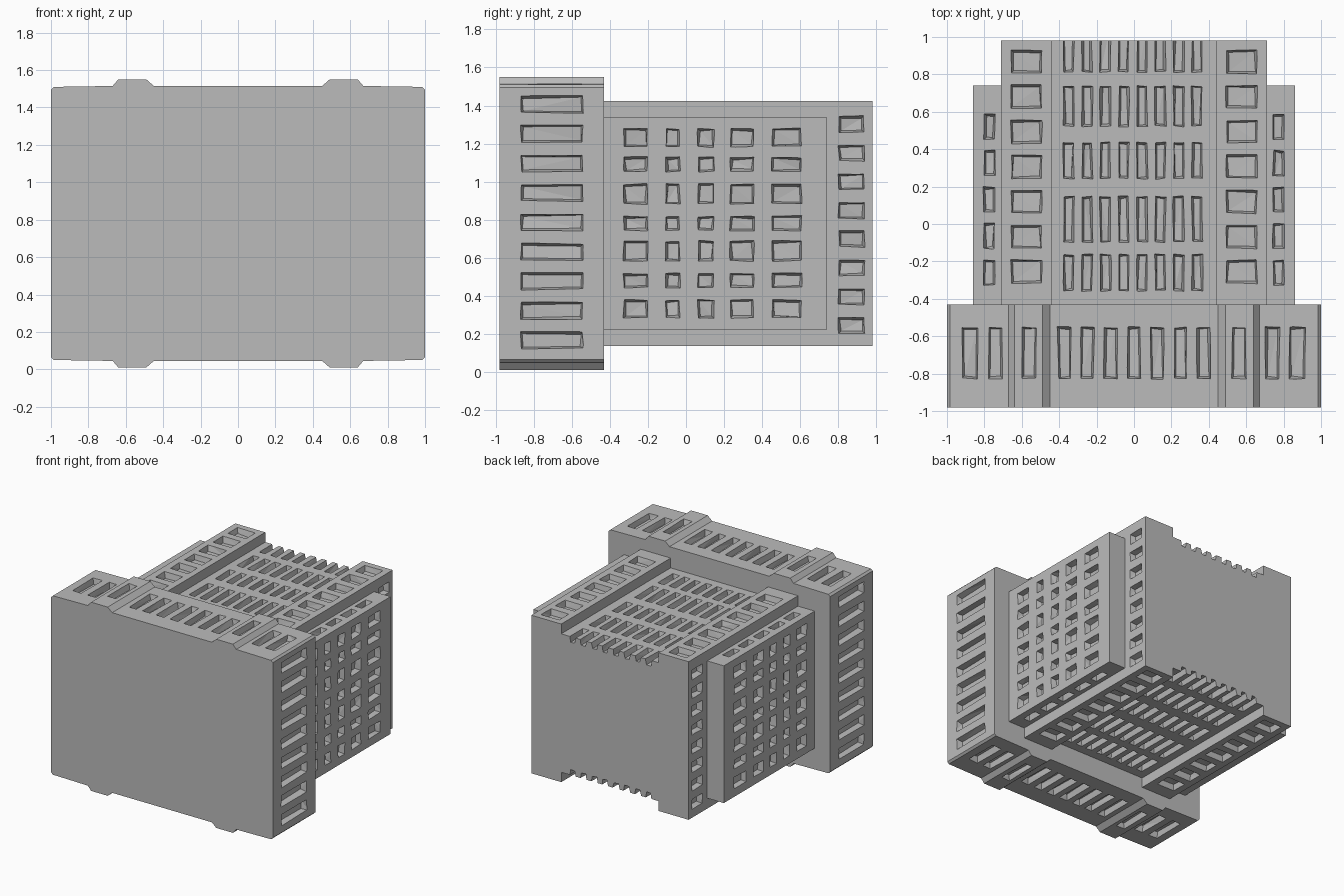
import bpy, bmesh, random

random.seed(4)
old = bpy.data.objects.get("Cube")
if old:
    bpy.data.objects.remove(old, do_unlink=True)

MID = 0.78  # mid height of the whole building

grey = bpy.data.materials.new("plain grey")
grey.use_nodes = True
grey.diffuse_color = (0.5, 0.5, 0.5, 1)
grey.node_tree.nodes["Principled BSDF"].inputs["Base Color"].default_value = (0.5, 0.5, 0.5, 1)


def to_object(name, bm):
    bmesh.ops.recalc_face_normals(bm, faces=bm.faces)
    mesh = bpy.data.meshes.new(name)
    bm.to_mesh(mesh)
    bm.free()
    mesh.materials.append(grey)
    obj = bpy.data.objects.new(name, mesh)
    bpy.context.collection.objects.link(obj)
    return obj


def extrude_outline(name, quarter, y0, y1):
    """Mirror a quarter outline (x, height from mid) four ways, extrude along y."""
    right = quarter + [(x, -h) for x, h in reversed(quarter)]
    outline = right + [(-x, h) for x, h in reversed(right)]
    bm = bmesh.new()
    face = bm.faces.new([bm.verts.new((x, y0, MID + h)) for x, h in outline])
    moved = bmesh.ops.extrude_face_region(bm, geom=[face])["geom"]
    verts = [v for v in moved if isinstance(v, bmesh.types.BMVert)]
    bmesh.ops.translate(bm, vec=(0, y1 - y0, 0), verts=verts)
    return to_object(name, bm)


def add_recess(bm, axis, sign, surface, us, vs, depth=0.05):
    """Slightly worn, tapered block that cuts one window out of a wall."""
    rings = []
    for level, inset, wobble in ((0.015, 0, 0), (-depth, 0.013, 0.01)):
        ring = []
        for i, j in ((0, 0), (1, 0), (1, 1), (0, 1)):
            u = us[i] + (inset if i == 0 else -inset) + random.uniform(-0.005, 0.005)
            v = vs[j] + (inset if j == 0 else -inset) + random.uniform(-0.005, 0.005)
            w = sign * (surface + level + random.uniform(0, wobble))
            ring.append(bm.verts.new((w, u, v) if axis == "x" else (u, v, MID + w)))
        rings.append(ring)
    outer, inner = rings
    faces = [bm.faces.new(outer), bm.faces.new(inner)]
    for k in range(4):
        n = (k + 1) % 4
        faces.append(bm.faces.new((outer[k], outer[n], inner[n], inner[k])))
    bmesh.ops.triangulate(bm, faces=faces)


def spans(start, pitch, width, count):
    return [(start + pitch * i, start + pitch * i + width) for i in range(count)]


def both(ranges):
    return ranges + [(-b, -a) for a, b in ranges]


def cut_windows(obj, groups):
    """Each group: axis, wall distance, spans across, spans along; cut on both opposite walls."""
    bm = bmesh.new()
    for axis, surface, across, along in groups:
        for sign in (-1, 1):
            for us in across:
                for vs in along:
                    add_recess(bm, axis, sign, surface, us, vs)
    cutter = to_object(obj.name + "_cutter", bm)
    cutter.hide_render = True
    mod = obj.modifiers.new("windows", "BOOLEAN")
    mod.operation = "DIFFERENCE"
    mod.solver = "EXACT"
    mod.object = cutter
    graph = bpy.context.evaluated_depsgraph_get()
    mesh = bpy.data.meshes.new_from_object(obj.evaluated_get(graph))
    obj.modifiers.clear()
    obj.data = mesh
    bpy.data.objects.remove(cutter, do_unlink=True)


# Wide front block with raised piers top and bottom
front_block = extrude_outline(
    "front_block",
    [(0.45, 0.735), (0.49, 0.77), (0.64, 0.77), (0.67, 0.735), (0.985, 0.73), (1.0, 0.715)],
    -0.98, -0.43)
slot_y = [(-0.83, -0.55)]
cut_windows(front_block, [
    ("z", 0.735, spans(-0.41, 0.124, 0.075, 7), slot_y),
    ("z", 0.77, both([(0.52, 0.60)]), slot_y),
    ("z", 0.732, both([(0.70, 0.78), (0.83, 0.92)]), slot_y),
    ("x", 1.0, [(-0.87, -0.54)], spans(0.12, 0.155, 0.092, 9)),
])

# Main tower with corner columns and a sunken middle bay
tower = extrude_outline(
    "tower", [(0.44, 0.565), (0.44, 0.645), (0.71, 0.645)], -0.45, 0.98)
column_y = spans(-0.32, 0.187, 0.13, 7)
bay_y = [(-0.36, -0.16), (-0.1, 0.15), (0.24, 0.44), (0.52, 0.74), (0.81, 1.03)]
cut_windows(tower, [
    ("z", 0.645, both([(0.49, 0.66)]), column_y),
    ("z", 0.565, spans(-0.38, 0.098, 0.062, 8), bay_y),
    ("x", 0.71, [(0.80, 0.94)], spans(0.2, 0.151, 0.09, 8)),
])

# Side wings with window grids
wing = extrude_outline("side_wings", [(0.86, 0.56)], -0.44, 0.74)
wing_y = [(-0.33, -0.2), (-0.11, -0.03), (0.06, 0.15), (0.23, 0.36), (0.45, 0.61)]
wing_z = [(0.28, 0.38), (0.44, 0.52), (0.58, 0.69), (0.74, 0.82),
          (0.88, 0.99), (1.05, 1.13), (1.18, 1.28)]
# Keep only the parts of the wings that stand outside the tower
bm = bmesh.new()
for side in (-1, 1):
    box = bmesh.ops.create_cube(bm, size=1)["verts"]
    bmesh.ops.scale(bm, vec=(0.16, 1.18, 1.12), verts=box)
    bmesh.ops.translate(bm, vec=(side * 0.78, 0.15, MID), verts=box)
bm.to_mesh(wing.data)
bm.free()
cut_windows(wing, [
    ("x", 0.86, wing_y, wing_z),
    ("z", 0.56, both([(0.74, 0.805)]), spans(-0.33, 0.195, 0.14, 5)),
])
